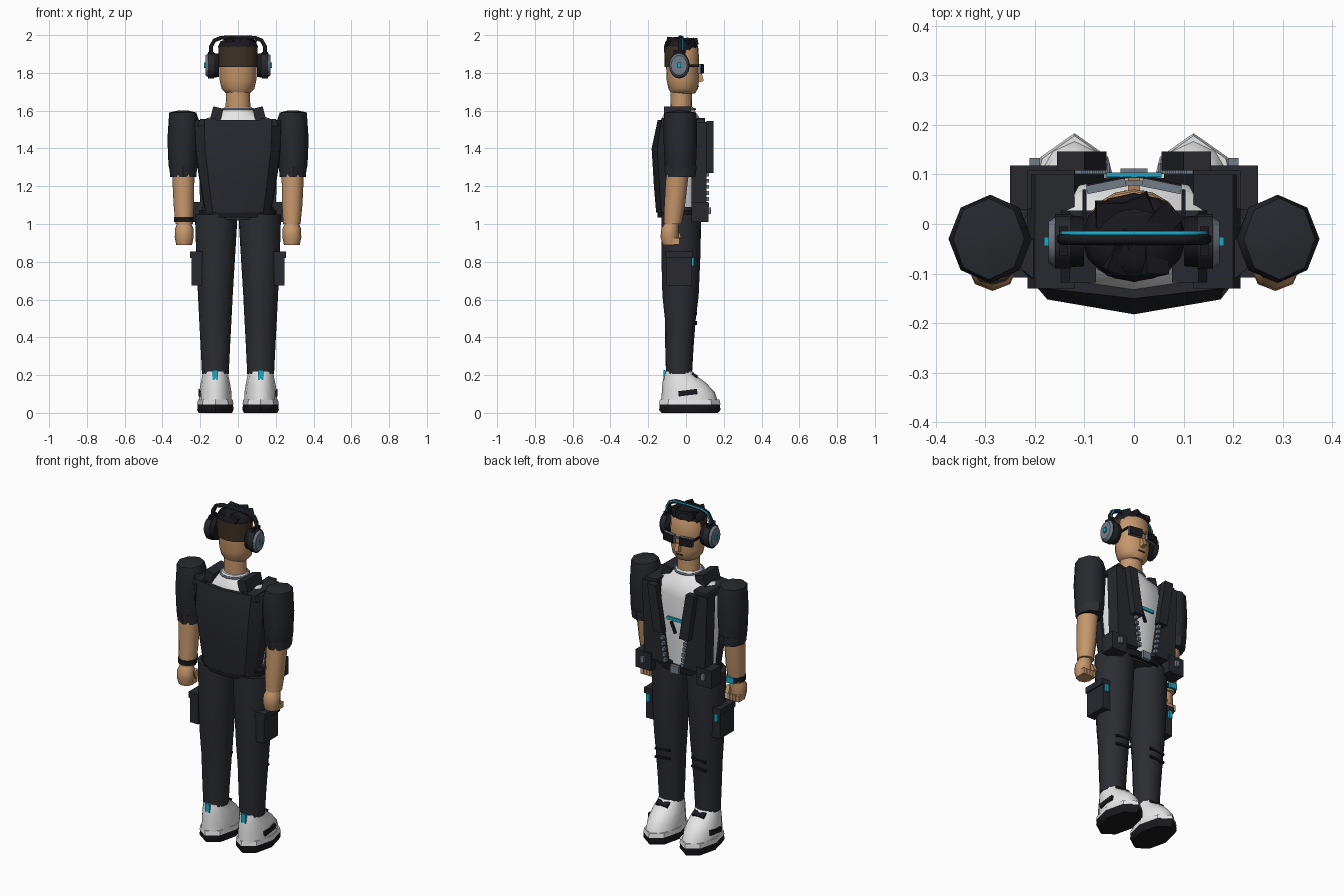
import bpy, bmesh, math
from mathutils import Matrix, Vector, Euler

cube = bpy.data.objects.get("Cube")
if cube:
    bpy.data.objects.remove(cube, do_unlink=True)


def material(name, *rgb):
    m = bpy.data.materials.new(name)
    m.use_nodes = True
    m.diffuse_color = (*rgb, 1)
    m.node_tree.nodes["Principled BSDF"].inputs["Base Color"].default_value = (*rgb, 1)
    return m


jacket = material("jacket black", .021, .022, .028)
charcoal = material("trouser charcoal", .025, .026, .032)
rubber = material("rubber black", .01, .01, .013)
white = material("white", .8, .8, .8)
skin = material("skin", .56, .31, .15)
brown = material("short hair brown", .05, .032, .018)
steel = material("steel grey", .17, .2, .25)
cyan = material("cyan", .01, .4, .58)


def finish(name, bm, mat, mirror=False, angle=50):
    bmesh.ops.recalc_face_normals(bm, faces=bm.faces)
    me = bpy.data.meshes.new(name)
    for f in bm.faces:
        f.smooth = True
    bm.to_mesh(me)
    bm.free()
    me.set_sharp_from_angle(angle=math.radians(angle))
    me.materials.append(mat)
    ob = bpy.data.objects.new(name, me)
    bpy.context.collection.objects.link(ob)
    if mirror:
        ob.modifiers.new("mirror", 'MIRROR').use_mirror_merge = False
    return ob


def loft(name, rings, mat, n=16, mirror=False, angle=50):
    """Closed body through elliptical rings of (x, y, z, x radius, y radius)."""
    bm = bmesh.new()
    loops = []
    for x, y, z, rx, ry in rings:
        loops.append([bm.verts.new((x + rx * math.cos(i * math.tau / n),
                                    y + ry * math.sin(i * math.tau / n), z)) for i in range(n)])
    for a, b in zip(loops, loops[1:]):
        for i in range(n):
            j = (i + 1) % n
            bm.faces.new((a[i], a[j], b[j], b[i]))
    bm.faces.new(loops[0])
    bm.faces.new(loops[-1])
    return finish(name, bm, mat, mirror, angle)


def box(name, pos, size, mat, rot=(0, 0, 0), mirror=False):
    bm = bmesh.new()
    bmesh.ops.create_cube(bm, size=1, matrix=Matrix.LocRotScale(Vector(pos), Euler(rot), Vector(size)))
    return finish(name, bm, mat, mirror)


def disc(name, x, y, z, ry, rz, depth, mat, taper=1):
    """Elliptical disc facing sideways, mirrored."""
    bm = bmesh.new()
    place = Matrix.LocRotScale(Vector((x, y, z)), Euler((0, math.pi / 2, 0)), Vector((rz, ry, depth)))
    bmesh.ops.create_cone(bm, cap_ends=True, segments=16, radius1=1, radius2=taper, depth=1, matrix=place)
    return finish(name, bm, mat, True)


def slab(name, outline, y0, y1, mat):
    """Outline of (x, z) points given depth in y, mirrored."""
    bm = bmesh.new()
    face = bm.faces.new([bm.verts.new((x, y0, z)) for x, z in outline])
    ext = bmesh.ops.extrude_face_region(bm, geom=[face])
    verts = [v for v in ext["geom"] if isinstance(v, bmesh.types.BMVert)]
    bmesh.ops.translate(bm, verts=verts, vec=(0, y1 - y0, 0))
    return finish(name, bm, mat, True)


def tube(name, points, radius, mat, cyclic=False):
    cu = bpy.data.curves.new(name, 'CURVE')
    cu.dimensions = '3D'
    cu.bevel_depth, cu.bevel_resolution, cu.use_fill_caps = radius, 1, True
    sp = cu.splines.new('POLY')
    sp.points.add(len(points) - 1)
    for p, co in zip(sp.points, points):
        p.co = (*co, 1)
    sp.use_cyclic_u = cyclic
    cu.materials.append(mat)
    ob = bpy.data.objects.new(name, cu)
    bpy.context.collection.objects.link(ob)


# Shoes
X = .12
loft("shoe_sole", [(X, .02, 0, .088, .15), (X, .02, .015, .096, .162), (X, .02, .05, .094, .16)], rubber, 8, True, 40)
loft("shoe_midsole", [(X, .02, .045, .096, .163), (X, .02, .07, .092, .158)], white, 8, True, 40)
loft("shoe_upper", [(X, .018, .065, .087, .15), (X, .012, .11, .086, .14), (X, -.01, .16, .077, .115),
                    (X, -.033, .2, .069, .083), (X, -.038, .22, .066, .073)], white, 12, True)
box("heel_tab", (X, -.114, .2), (.03, .012, .052), cyan, mirror=True)
box("shoe_strap", (.2, .01, .107), (.018, .1, .028), rubber, (.12, 0, 0), True)
box("shoe_laces", (X, .045, .197), (.075, .035, .018), rubber, (-.5, 0, 0), True)

# Trousers
loft("trouser_leg", [(X, -.037, .205, .071, .069), (X, -.035, .35, .078, .075), (X, -.03, .5, .086, .082),
                     (X, -.029, .62, .092, .096), (.118, -.027, .85, .104, .104),
                     (.115, -.025, 1.05, .113, .105)], charcoal, 16, True)
loft("pelvis", [(0, -.025, 1.025, .2, .1), (0, -.025, 1.09, .19, .105)], charcoal)
box("cargo_pocket", (.218, -.037, .76), (.054, .135, .17), jacket, mirror=True)
box("cargo_flap", (.221, -.037, .838), (.064, .142, .035), jacket, mirror=True)
box("pocket_tab", (.225, .036, .8), (.022, .014, .045), cyan, mirror=True)
for z in (.475, .525):
    box("knee_strap", (X, .05, z), (.095, .014, .012), rubber, (0, .1, 0), True)

# Belt with pouches
loft("belt", [(0, -.025, 1.035, .205, .125), (0, -.025, 1.075, .205, .125)], rubber)
box("belt_buckle", (0, .104, 1.055), (.055, .016, .045), steel)
box("belt_pouch", (.2, .073, 1.063), (.1, .09, .105), jacket, mirror=True)
box("pouch_clip", (.2, .125, 1.07), (.022, .016, .035), steel, mirror=True)

# Shirt
loft("shirt", [(0, -.025, 1.06, .175, .105), (0, -.025, 1.3, .2, .118), (0, -.025, 1.48, .215, .12),
               (0, -.025, 1.545, .2, .11), (0, -.03, 1.585, .1, .085), (0, -.03, 1.62, .07, .066)], white, 12)
box("chest_stripe", (0, .099, 1.35), (.11, .009, .018), cyan)
box("chest_bar", (.015, .099, 1.3), (.016, .009, .07), rubber, (0, .4, 0))

# Vest back: two faceted halves bowed outward
bm = bmesh.new()
rows = [(1.06, .175, -.13, -.158), (1.2, .2, -.14, -.17), (1.4, .23, -.152, -.182), (1.55, .235, -.13, -.15)]
grid = []
for z, w, side, mid in rows:
    half = [(w, -.03), (w * .97, -.09), (w * .76, side)]
    line = half + [(0, mid)] + [(-x, y) for x, y in reversed(half)]
    grid.append([bm.verts.new((x, y, z)) for x, y in line])
for a, b in zip(grid, grid[1:]):
    for i in range(len(a) - 1):
        bm.faces.new((a[i], a[i + 1], b[i + 1], b[i]))
bm.faces.new(grid[0])
bm.faces.new(grid[-1])
for a, b in zip(grid, grid[1:]):
    bm.faces.new((a[0], b[0], b[-1], a[-1]))
finish("vest_back", bm, jacket, angle=30)

# Vest fronts, lapels, zips and collar
slab("vest_front", [(.12, 1.54), (.215, 1.54), (.2, 1.08), (.06, 1.08)], .03, .108, jacket)
slab("vest_lapel", [(.1, 1.545), (.155, 1.545), (.115, 1.27), (.055, 1.27)], .108, .146, jacket)
slab("vest_shoulder", [(.12, 1.52), (.215, 1.52), (.2, 1.555), (.12, 1.56)], -.13, .1, jacket)
for i in range(14):
    t = i / 13
    box("zip_tooth", (.115 - .057 * t, .112, 1.52 - .42 * t), (.018, .022, .02), steel, mirror=True)
box("collar", (.113, -.045, 1.58), (.055, .145, .075), jacket, (0, -.25, 0), True)
tube("neck_chain", [(.078 * math.cos(i * math.tau / 16), -.03 + .078 * math.sin(i * math.tau / 16), 1.608)
                    for i in range(16)], .006, steel, True)

# Arms
A = .29
loft("sleeve", [(A, -.03, 1.25, .062, .075), (A, -.03, 1.31, .078, .083), (A, -.03, 1.45, .084, .089),
                (A - .003, -.03, 1.55, .08, .088), (A + .003, -.03, 1.59, .072, .082),
                (A, -.03, 1.6, .03, .03)], jacket, 8, True)
loft("sleeve_cuff", [(A, -.03, 1.25, .069, .08), (A, -.03, 1.305, .074, .086)], charcoal, 8, True)
loft("forearm", [(.285, -.07, 1.0, .046, .047), (.287, -.06, 1.1, .054, .055),
                 (A, -.045, 1.27, .059, .06)], skin, 12, True)
loft("hand", [(.285, -.085, .89, .042, .038), (.285, -.088, .93, .05, .047), (.285, -.085, .975, .049, .046),
              (.285, -.075, 1.005, .036, .037)], skin, 8, True)
for i in range(4):
    box("finger", (.253 + i * .021, -.058, .908), (.018, .045, .035), skin, mirror=True)
box("thumb", (.25, -.05, .945), (.024, .035, .045), skin, (.4, 0, 0), True)
loft("wristband", [(-.285, -.068, 1.01, .053, .054), (-.285, -.068, 1.038, .053, .054)], rubber, 12)
box("watch_face", (-.285, -.011, 1.024), (.05, .012, .035), cyan)

# Head
loft("neck", [(0, -.025, 1.6, .066, .058), (0, -.025, 1.74, .062, .056)], skin)
loft("head", [(0, -.015, 1.69, .062, .062), (0, -.015, 1.715, .086, .078), (0, -.017, 1.76, .097, .085),
              (0, -.018, 1.85, .1, .088), (0, -.02, 1.93, .097, .086), (0, -.02, 1.965, .07, .06)], skin)
box("nose", (0, .075, 1.775), (.024, .028, .045), skin, (.25, 0, 0))
box("mouth", (0, .064, 1.728), (.04, .008, .007), brown)
loft("short_hair", [(0, -.034, 1.83, .101, .079), (0, -.034, 1.94, .104, .082)], brown)
loft("hair_cap", [(0, -.025, 1.915, .1, .085), (0, -.027, 1.94, .106, .09), (0, -.027, 1.965, .094, .082),
                  (0, -.027, 1.984, .055, .05)], rubber, 12)
for i, (x, y) in enumerate([(-.05, .02), (.01, .03), (.06, .01), (-.03, -.07), (.04, -.075), (0, -.03)]):
    box("hair_tuft", (x, y, 1.962), (.055, .05, .035), rubber, (.25 - 3 * y, .1 * (-1) ** i, .4 * i))

# Glasses
box("glasses_frame", (.056, .076, 1.823), (.08, .016, .05), steel, (0, 0, -.2), True)
box("glasses_lens", (.058, .084, 1.822), (.076, .008, .046), rubber, (0, 0, -.2), True)
box("glasses_bridge", (0, .083, 1.835), (.04, .01, .01), steel)
box("glasses_temple", (.1, .02, 1.838), (.008, .1, .012), rubber, mirror=True)

# Headphones
disc("ear_cushion", .118, -.035, 1.84, .05, .062, .035, rubber, 1.05)
disc("ear_cup", .143, -.035, 1.84, .055, .07, .032, jacket)
disc("ear_plate", .164, -.037, 1.84, .053, .066, .016, steel, .8)
box("ear_light", (.175, -.035, 1.84), (.012, .018, .028), cyan, mirror=True)
box("band_yoke", (.142, -.035, 1.905), (.018, .06, .03), rubber, mirror=True)
arch = [(.145, 1.9), (.143, 1.94), (.125, 1.972), (.09, 1.986), (0, 1.988)]
arch += [(-x, z) for x, z in reversed(arch[:-1])]
tube("headband", [(x, -.03, z) for x, z in arch], .012, rubber)
tube("headband_light", [(x, -.019, z + .004) for x, z in arch], .005, cyan)
